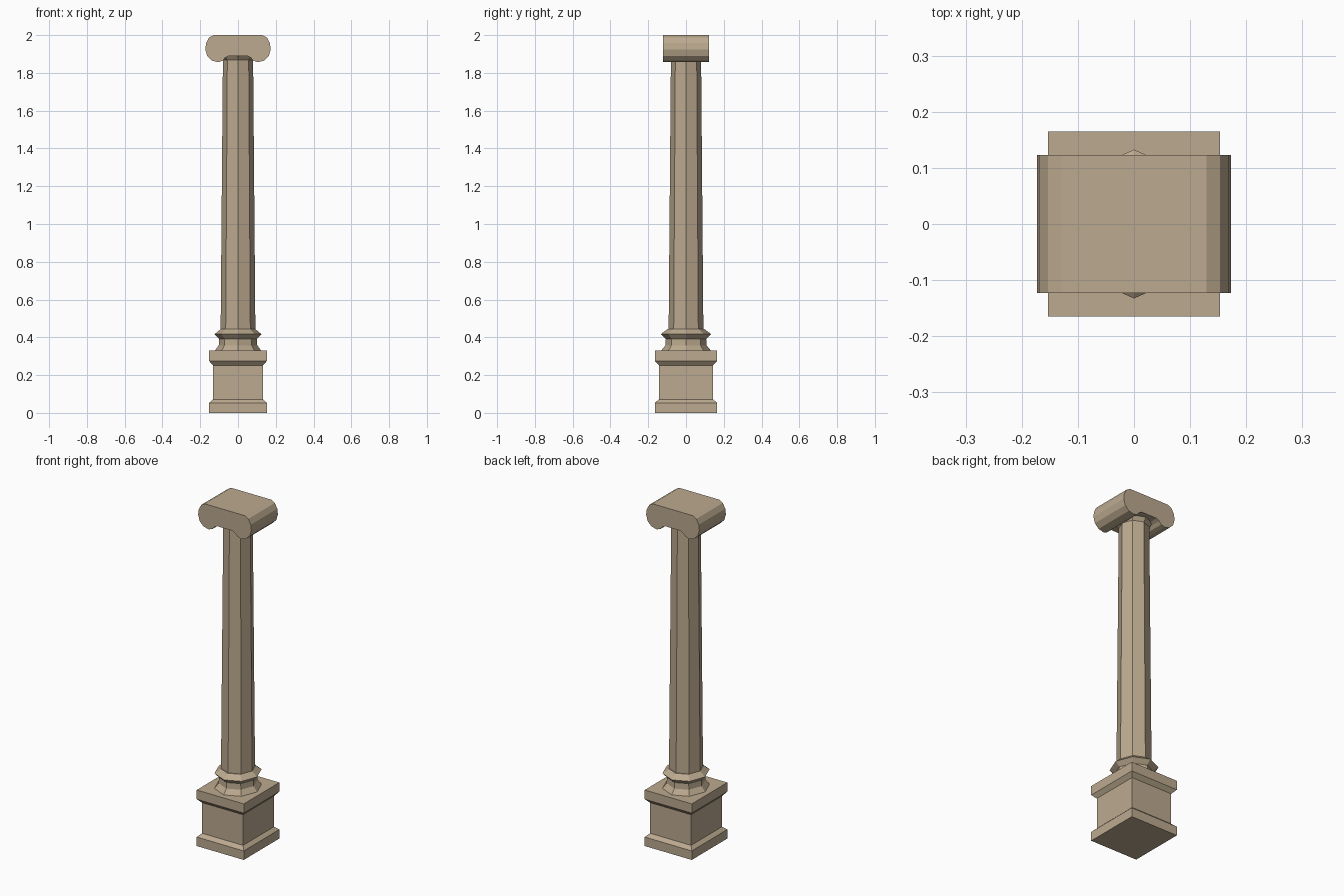
import bpy, bmesh, math

if "Cube" in bpy.data.objects:
    bpy.data.objects.remove(bpy.data.objects["Cube"])

stone = bpy.data.materials.new("tan stone")
stone.diffuse_color = (0.50, 0.40, 0.275, 1)
stone.use_nodes = True
stone.node_tree.nodes["Principled BSDF"].inputs["Base Color"].default_value = stone.diffuse_color


def finish(name, bm):
    bmesh.ops.recalc_face_normals(bm, faces=bm.faces)
    mesh = bpy.data.meshes.new(name)
    bm.to_mesh(mesh)
    bm.free()
    mesh.materials.append(stone)
    obj = bpy.data.objects.new(name, mesh)
    bpy.context.collection.objects.link(obj)
    return obj


def stack(name, sides, profile, turn=0.0, sy=1.0):
    """Lathe a (radius, z) profile into a capped prism stack."""
    bm = bmesh.new()
    rings = []
    for r, z in profile:
        angles = [turn + 2 * math.pi * i / sides for i in range(sides)]
        rings.append([bm.verts.new((r * math.cos(a), r * sy * math.sin(a), z)) for a in angles])
    for a, b in zip(rings, rings[1:]):
        for i in range(sides):
            j = (i + 1) % sides
            bm.faces.new((a[i], a[j], b[j], b[i]))
    bm.faces.new(rings[0])
    bm.faces.new(rings[-1])
    return finish(name, bm)


# square pedestal with stepped mouldings (half widths turned into corner radii)
pedestal = [(0.153, 0), (0.153, 0.053), (0.133, 0.072), (0.133, 0.252),
            (0.153, 0.275), (0.153, 0.329)]
stack("pedestal", 4, [(w * math.sqrt(2), z) for w, z in pedestal], math.pi / 4, 1.077)

# eight-sided base moulding
stack("base_moulding", 8, [(0.124, 0.329), (0.102, 0.357), (0.100, 0.392),
                           (0.124, 0.417), (0.092, 0.443)], 0, 1.07)

# tapering eight-sided shaft, flaring under the capital
stack("shaft", 8, [(0.092, 0.44), (0.080, 1.868), (0.098, 1.892)])

# scrolled capital: half outline mirrored, then extruded front to back
half = [(0.129, 2.0), (0.153, 1.987), (0.169, 1.957), (0.173, 1.925), (0.163, 1.890),
        (0.138, 1.865), (0.105, 1.857), (0.082, 1.864), (0.068, 1.880), (0.050, 1.890)]
outline = half + [(-x, z) for x, z in reversed(half)]
bm = bmesh.new()
face = bm.faces.new([bm.verts.new((x, -0.123, z)) for x, z in outline])
grown = bmesh.ops.extrude_face_region(bm, geom=[face])
bmesh.ops.translate(bm, vec=(0, 0.246, 0),
                    verts=[v for v in grown["geom"] if isinstance(v, bmesh.types.BMVert)])
finish("capital", bm)
